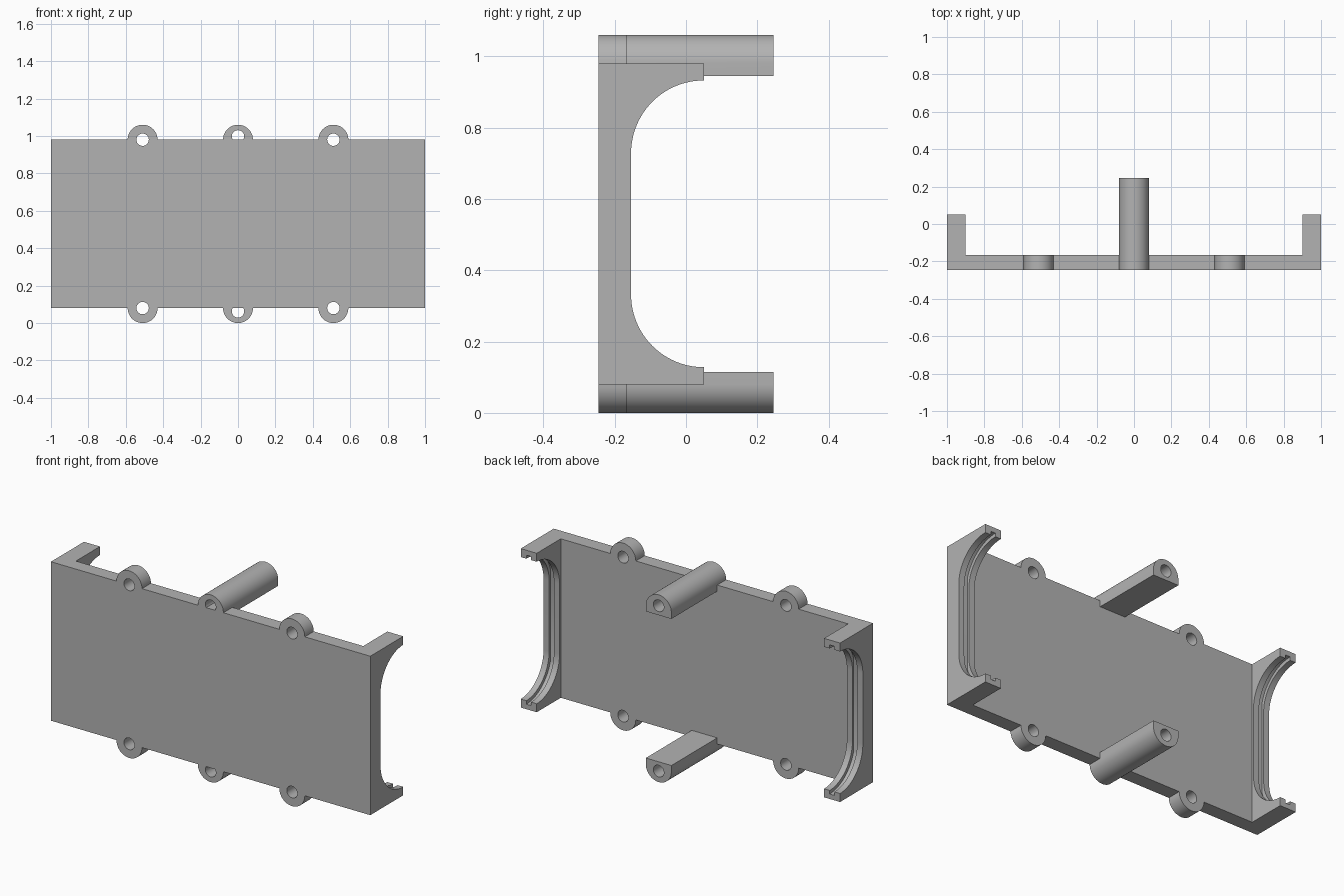
import bpy, bmesh
from math import sin, cos, pi

if "Cube" in bpy.data.objects:
    bpy.data.objects.remove(bpy.data.objects["Cube"], do_unlink=True)

grey = bpy.data.materials.new("plain grey")
grey.use_nodes = True
GREY = (0.45, 0.45, 0.45, 1)
grey.diffuse_color = GREY
grey.node_tree.nodes["Principled BSDF"].inputs["Base Color"].default_value = GREY

FRONT, BACK, PLATE_BACK, ARM_BACK = -0.245, 0.245, -0.165, 0.05
LOW, HIGH, TOP = 0.08, 0.98, 1.06
MID = TOP / 2


def prism(name, points, offset):
    """Extrude a closed loop of 3D points by an offset."""
    bm = bmesh.new()
    face = bm.faces.new([bm.verts.new(p) for p in points])
    moved = bmesh.ops.extrude_face_region(bm, geom=[face])["geom"]
    verts = [v for v in moved if isinstance(v, bmesh.types.BMVert)]
    bmesh.ops.translate(bm, vec=offset, verts=verts)
    bmesh.ops.recalc_face_normals(bm, faces=bm.faces)
    mesh = bpy.data.meshes.new(name)
    bm.to_mesh(mesh)
    bm.free()
    mesh.materials.append(grey)
    obj = bpy.data.objects.new(name, mesh)
    bpy.context.collection.objects.link(obj)
    return obj


def box(name, x0, x1, y0, y1, z0, z1):
    return prism(name, [(x0, y0, z0), (x1, y0, z0), (x1, y0, z1), (x0, y0, z1)],
                 (0, y1 - y0, 0))


def arc(cx, cz, r, start, end, steps):
    angles = [start + (end - start) * i / steps for i in range(steps + 1)]
    return [(cx + r * cos(a), cz + r * sin(a)) for a in angles]


def rod(name, x, z, r, y0, y1):
    """Round rod along y."""
    ring = arc(x, z, r, 0, 2 * pi, 48)[:-1]
    return prism(name, [(a, y0, b) for a, b in ring], (0, y1 - y0, 0))


def combine(target, tool, operation):
    mod = target.modifiers.new(operation.lower(), "BOOLEAN")
    mod.object, mod.operation, mod.solver = tool, operation, "EXACT"
    bpy.context.view_layer.objects.active = target
    bpy.ops.object.modifier_apply(modifier=mod.name)
    bpy.data.objects.remove(tool, do_unlink=True)


def opening(x0, x1, grow):
    """Round-cornered side opening, open towards the back."""
    r = 0.204
    half = 0.402
    lower = arc(ARM_BACK, MID - half + r, r + grow, -pi / 2, -pi, 24)
    upper = arc(ARM_BACK, MID + half - r, r + grow, pi, pi / 2, 24)
    loop = lower + upper
    loop += [(BACK, loop[-1][1]), (BACK, loop[0][1])]
    return prism("opening_cutter", [(x0, y, z) for y, z in loop], (x1 - x0, 0, 0))


# Front plate
body = box("front_plate", -1, 1, FRONT, PLATE_BACK, LOW, HIGH)

# Side arms with a curved opening and a thin groove along its rim
for side in (-1, 1):
    inner, outer = sorted((side * 0.9, side))
    arm = box("side_arm", inner, outer, FRONT, ARM_BACK, LOW, HIGH)
    combine(arm, opening(inner - 0.05, outer + 0.05, 0), "DIFFERENCE")
    g0, g1 = sorted((side * 0.935, side * 0.965))
    combine(arm, opening(g0, g1, 0.02), "DIFFERENCE")
    combine(body, arm, "UNION")

# Screw lugs on the top and bottom edges
for x in (-0.51, 0.51):
    for z in (LOW, HIGH):
        combine(body, rod("lug", x, z, 0.08, FRONT, PLATE_BACK), "UNION")
        combine(body, rod("lug_hole", x, z, 0.033, FRONT - 0.1, BACK), "DIFFERENCE")

# Long round-topped posts, mirrored top and bottom
for s, edge in ((1, HIGH), (-1, LOW)):
    cap = arc(0, 0, 0.08, 0, pi, 32)
    loop = cap + [(-0.08, -0.035), (0.08, -0.035)]
    post = prism("post", [(x, FRONT, edge + s * z) for x, z in loop],
                 (0, BACK - FRONT, 0))
    hole = rod("post_hole", 0, edge + s * 0.018, 0.033, FRONT - 0.1, BACK + 0.1)
    combine(post, hole, "DIFFERENCE")
    combine(body, post, "UNION")

# Smooth the round walls and keep the corners sharp
body.name = "mounting_bracket"
bpy.ops.object.select_all(action="DESELECT")
body.select_set(True)
bpy.context.view_layer.objects.active = body
bpy.ops.object.shade_smooth_by_angle(angle=pi / 6)
